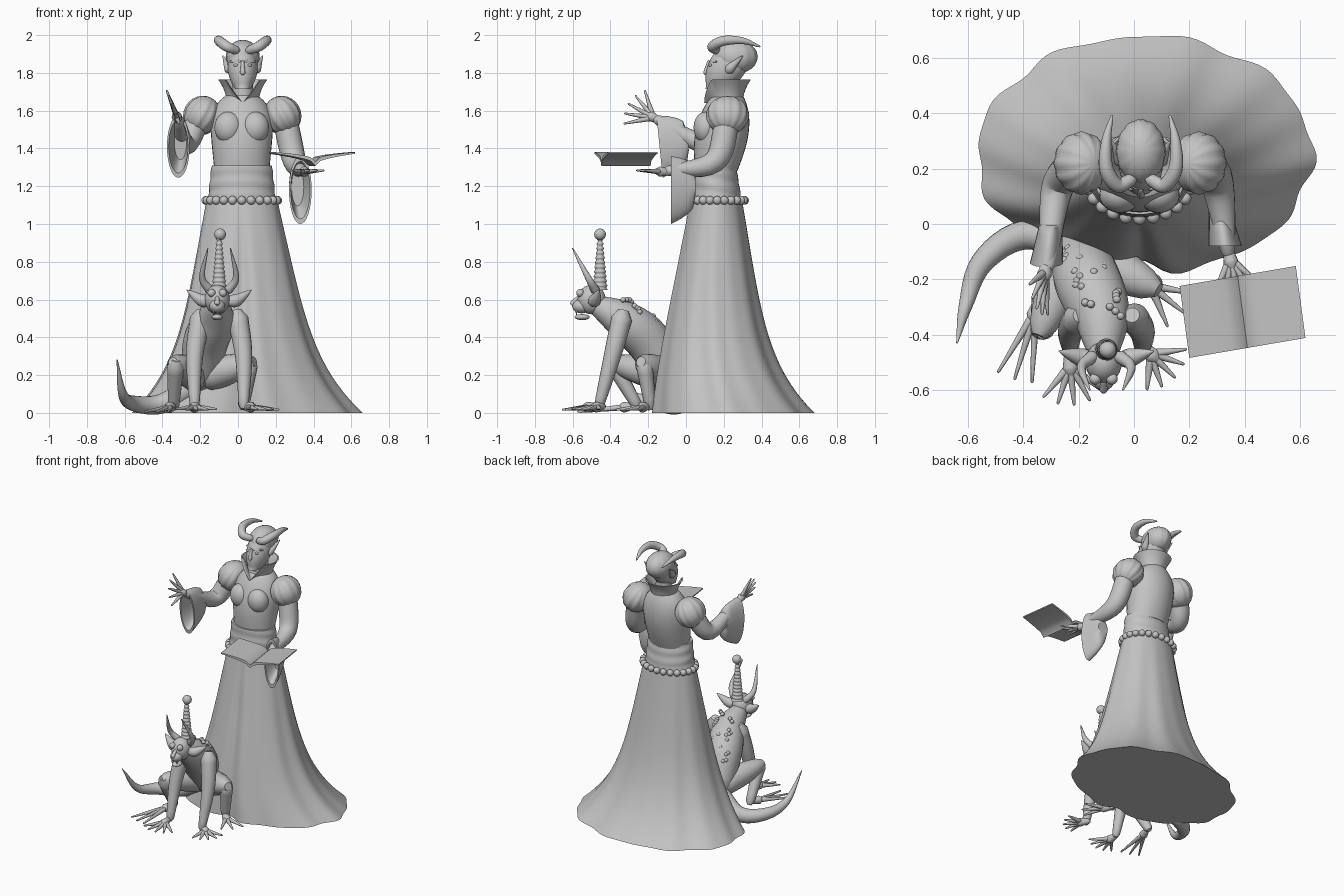
import bpy, bmesh, math, random
from math import sin, cos, pi, tau
from mathutils import Vector, Matrix

random.seed(4)
if "Cube" in bpy.data.objects:
    bpy.data.objects.remove(bpy.data.objects["Cube"], do_unlink=True)
grey = bpy.data.materials.new("plain_grey")
grey.use_nodes = True
grey.diffuse_color = (.55, .55, .55, 1)
grey.node_tree.nodes["Principled BSDF"].inputs["Base Color"].default_value = grey.diffuse_color
parts = []

def finish(name, bm):
    bmesh.ops.recalc_face_normals(bm, faces=bm.faces)
    mesh = bpy.data.meshes.new(name)
    bm.to_mesh(mesh)
    bm.free()
    mesh.materials.append(grey)
    parts.append(bpy.data.objects.new(name, mesh))
    bpy.context.collection.objects.link(parts[-1])

def skin(name, rings, caps=True):
    """Bridge a row of closed rings."""
    bm = bmesh.new()
    loops = [[bm.verts.new(p) for p in ring] for ring in rings]
    for low, high in zip(loops, loops[1:]):
        for i in range(len(low)):
            bm.faces.new((low[i - 1], low[i], high[i], high[i - 1]))
    if caps:
        bm.faces.new(loops[0])
        bm.faces.new(loops[-1])
    finish(name, bm)

def ellipse(center, across, along, sides, warp=None):
    ring = []
    for i in range(sides):
        angle = tau * i / sides
        scale = warp(angle, center[2]) if warp else 1
        ring.append(Vector(center) + scale * (Vector(across) * cos(angle) + Vector(along) * sin(angle)))
    return ring

def loft(name, rule, count, sides=32, warp=None, caps=True):
    """Level ellipses; rule(t) gives center x, y, z, half width and half depth."""
    rings = []
    for i in range(count + 1):
        x, y, z, wide, deep = rule(i / count)
        rings.append(ellipse((x, y, z), (wide, 0, 0), (0, deep, 0), sides, warp))
    skin(name, rings, caps)

def spline(points, steps):
    """Catmull-Rom curve through the points."""
    pts = [Vector(p) for p in points]
    pts = [2 * pts[0] - pts[1]] + pts + [2 * pts[-1] - pts[-2]]
    out = []
    for a, b, c, d in zip(pts, pts[1:], pts[2:], pts[3:]):
        for t in (s / steps for s in range(steps)):
            out.append(b + t / 2 * (c - a + t * (2 * a - 5 * b + 4 * c - d + t * (3 * b - a - 3 * c + d))))
    return out + [pts[-2]]

def sweep(name, points, thick, thin, bulge=0, sides=16):
    """Round tube tapering from thick to thin, with rounded ends."""
    path = spline(points, 6)
    last = len(path) - 1
    radii = [thick + (thin - thick) * i / last + bulge * sin(pi * i / last) for i in range(last + 1)]
    tangent = (path[1] - path[0]).normalized()
    end = (path[-1] - path[-2]).normalized()
    path = [path[0] - tangent * thick * .8] + path + [path[-1] + end * thin * .8]
    radii = [thick * .5] + radii + [thin * .5]
    side, rings = tangent.orthogonal().normalized(), []
    for i, p in enumerate(path):
        ahead = (path[min(i + 1, last + 2)] - path[max(i - 1, 0)]).normalized()
        side = tangent.rotation_difference(ahead) @ side
        tangent = ahead
        rings.append(ellipse(p, side * radii[i], tangent.cross(side) * radii[i], sides))
    skin(name, rings)

def balls(name, centers, size, tilt=0, ribs=0):
    """An ellipsoid at each center, ribbed like gathered cloth if wanted."""
    for center in centers:
        bm = bmesh.new()
        bmesh.ops.create_uvsphere(bm, u_segments=48, v_segments=12, radius=1)
        for v in bm.verts:
            crease = 1 - ribs * (1 - abs(cos(6 * math.atan2(v.co.y, v.co.x))))
            shape = Vector((v.co.x * crease * size[0], v.co.y * crease * size[1], v.co.z * size[2]))
            v.co = Matrix.Rotation(tilt, 3, "Y") @ shape + Vector(center)
        finish(name, bm)

def hand(name, wrist, aim, across, length, count, spread, size):
    """Palm with a fan of fingers or claws."""
    wrist, aim, across = Vector(wrist), Vector(aim).normalized(), Vector(across).normalized()
    palm = wrist + aim * size * 3
    sweep(name + "_palm", [wrist, palm], size, size * 1.6)
    for i in range(count):
        angle = spread * (i / (count - 1) - .5)
        knuckle = palm + across * sin(angle) * size
        tip = knuckle + (aim * cos(angle) + across * sin(angle)) * length
        sweep(name + "_finger", [knuckle, tip], size * .9, size * .3, sides=8)

def claw(name, x, y, heading, length, count, spread):
    """Hand or foot lying on the ground, pointing along the heading."""
    aim = Vector((sin(heading), -cos(heading), -.1))
    hand(name, (x, y, .035), aim, (aim.y, -aim.x, 0), length, count, spread, .018)

def pair(build, name, middle, points, *sizes):
    """Build on the right side and mirrored on the left."""
    build("right_" + name, points, *sizes)
    build("left_" + name, [(2 * middle - x, y, z) for x, y, z in points], *sizes)

# Gown skirt with folds, a front opening and a hollow hem
def folds(angle, z):
    low = max(0, 1 - z / 1.14)
    wave = low ** .6 * (.018 * cos(9 * angle) + .012 * cos(14 * angle + 1))
    return 1 + wave - .1 * min(1, low * 3) * math.exp(-((angle - 1.5 * pi) / .12) ** 2)

def skirt(t):
    flare = t ** 5
    return (.02 + .02 * t, .16 - .02 * t + .11 * flare, 1.14 * (1 - t),
            .185 + .23 * t + .19 * flare, .135 + .21 * t + .085 * flare)

def underside(t):
    x, y, z, wide, deep = skirt(1)
    shrink = 1 - .35 * min(1, t * 10) - .4 * t
    return x, y - .09 * t, max(0, t - .1), wide * shrink, deep * shrink

loft("skirt", skirt, 30, 120, folds, caps=False)
loft("hem_underside", underside, 10, 120, folds)
# Sash, bead belt and bodice
loft("sash", lambda t: (.02, .16 - .01 * t, 1.12 + .19 * t, .18 - .02 * t, .135 - .02 * t), 24, 48,
     lambda angle, z: 1 + .012 * sin(90 * z + 2 * sin(angle)))
balls("belt_bead", ellipse((.02, .165, 1.125), (.19, 0, 0), (0, .145, 0), 24), (.023, .023, .023))
loft("bodice", lambda t: (.02, .16 + .06 * t, 1.28 + .4 * t, .145 + .04 * t - .1 * t ** 6,
                          .112 + .03 * sin(pi * t) - .03 * t ** 6), 16)
pair(balls, "bust", .02, [(-.05, .105, 1.51)], (.075, .065, .085))

# Standing collar, open in a V at the front
collar = []
for i in range(12):
    t = (11 - i if i > 5 else i) / 5
    width = .085 + .045 * t * t - (.01 if i > 5 else 0)
    ring = ellipse((.025, .22, 1.64), (width, 0, 0), (0, width * .95, 0), 64)
    for k, p in enumerate(ring):
        p.z += .125 * t * min(1, abs(tau * k / 64 - 1.5 * pi) / .8)
    collar.append(ring)
skin("collar", collar)

# Head
def face(t):
    bulge = sin(pi * (.1 + .8 * t)) ** .6
    return .025, .155 + .1 * t ** .6, 1.715 + .24 * t, .08 * bulge, .108 * bulge

loft("head", face, 16)
sweep("neck", [(.025, .225, 1.6), (.025, .225, 1.8)], .06, .05)
balls("hair", [(.025, .262, 1.885)], (.09, .118, .09), 0, .03)
sweep("nose", [(.025, .12, 1.86), (.025, .105, 1.8)], .008, .014)
balls("lips", [(.025, .125, 1.765)], (.024, .012, .009))
pair(sweep, "ear", .025, [(-.045, .23, 1.82), (-.08, .3, 1.89)], .028, .003)
pair(sweep, "horn", .025, [(-.01, .16, 1.92), (-.06, .14, 1.94), (-.1, .2, 1.97), (-.1, .3, 1.97), (-.08, .39, 1.94)],
     .023, .005, .012)
pair(sweep, "brow", .025, [(.01, .13, 1.86), (-.04, .16, 1.86)], .008, .005)
pair(balls, "eye", .025, [(-.01, .13, 1.84)], (.015, .01, .008))

# Puffed shoulders, arms and hands
balls("right_puff", [(-.19, .22, 1.575)], (.1, .115, .105), .5, .07)
balls("left_puff", [(.235, .22, 1.575)], (.1, .115, .105), -.5, .07)
sweep("right_arm", [(-.21, .22, 1.56), (-.28, .12, 1.42), (-.31, -.15, 1.55)], .065, .026, .012)
sweep("left_arm", [(.25, .22, 1.55), (.3, .15, 1.33), (.34, -.1, 1.28)], .065, .026, .015)
hand("right_hand", (-.315, -.14, 1.545), (-.2, -.9, .5), (-.3, .5, .8), .14, 5, 1.5, .017)
hand("left_hand", (.34, -.09, 1.275), (.2, -.9, .05), (1, .2, 0), .12, 5, 1.3, .017)

# Hanging cuffs, open at the wrist
def cuff(name, back, front, tall, lean):
    rings = []
    for t, shrink in ((0, 1), (.1, 1), (.3, 1), (.6, 1), (1, 1), (1, .85), (.3, .7)):
        height = shrink * (.05 + (tall - .05) * t ** .3)
        rings.append(ellipse(Vector(back).lerp(Vector(front), t), ((.04 + .02 * t) * shrink, 0, 0),
                             (0, lean * height, height), 32))
    skin(name, rings)

cuff("right_cuff", (-.3, .01, 1.44), (-.316, -.14, 1.41), .165, -.1)
cuff("left_cuff", (.31, .05, 1.2), (.33, -.08, 1.18), .18, 0)

# Open book: curved page profile carried along the spine
stations = [i / 8 - 1 for i in range(17)]
pages = [(x, .05 * abs(x) ** .35) for x in stations]
outline = pages + [(x, z - .008 - .014 * (1 - abs(x))) for x, z in reversed(pages)]
skin("open_book", [[Vector(end) + Vector((.21 * x, .036 * x, z)) for x, z in outline]
                   for end in ((.375, -.188, 1.33), (.41, -.448, 1.33))])

# Imp body with a warty back
body = [(-.2, -.1, .2), (-.17, -.2, .38), (-.12, -.33, .49), (-.11, -.47, .57)]
sweep("imp_body", body, .1, .055, .04, 24)
balls("imp_wart", [p + Vector((random.uniform(-1, 1), .6, .8)).normalized() * .112 for p in spline(body, 12)[6:30]],
      (.014, .014, .014))

# Imp head with a ringed, ball-tipped spike
balls("imp_head", [(-.11, -.5, .6)], (.066, .075, .078))
balls("imp_snout", [(-.11, -.553, .565)], (.042, .05, .038))
balls("imp_jaw", [(-.11, -.55, .507)], (.03, .04, .016))
sweep("imp_nose", [(-.11, -.57, .61), (-.11, -.6, .58)], .01, .015)
pair(sweep, "imp_ear", -.1, [(-.16, -.49, .59), (-.2, -.48, .6), (-.27, -.46, .65)], .03, .003, .015)
pair(sweep, "imp_horn", -.1, [(-.15, -.48, .65), (-.19, -.52, .72), (-.16, -.6, .87)], .024, .003, .003)
pair(balls, "imp_eye", -.11, [(-.14, -.56, .635)], (.021, .021, .021))
pair(sweep, "imp_fang", -.11, [(-.13, -.58, .55), (-.13, -.58, .52)], .007, .002)
loft("imp_spike", lambda t: (-.1, -.455, .65 + .27 * t, *[.038 - .025 * t + .003 * cos(22 * pi * t)] * 2), 66)
balls("imp_spike_ball", [(-.095, -.455, .945)], (.031, .031, .031))

# Imp arms, squatting legs, claws and tail
pair(sweep, "imp_arm", -.1, [(-.2, -.34, .5), (-.23, -.39, .3), (-.23, -.46, .04)], .055, .026, .005)
claw("imp_right_hand", -.235, -.47, .1, .13, 5, 1.6)
claw("imp_left_hand", .03, -.44, .8, .11, 5, 1.8)
sweep("imp_right_thigh", [(-.23, -.13, .2), (-.33, -.37, .26)], .085, .05, .01)
sweep("imp_right_shin", [(-.33, -.38, .25), (-.34, -.26, .04)], .045, .03)
sweep("imp_left_thigh", [(-.15, -.12, .2), (.05, -.22, .26)], .085, .055, .01)
sweep("imp_left_shin", [(.06, -.22, .25), (.03, -.19, .04)], .045, .03)
claw("imp_right_foot", -.345, -.28, -.3, .24, 3, .5)
claw("imp_left_foot", .03, -.2, .9, .14, 3, 1)
sweep("imp_tail", [(-.2, -.08, .16), (-.4, -.04, .05), (-.55, -.14, .05), (-.61, -.3, .1), (-.64, -.43, .28)], .06, .003, .01)

# Smooth shading with sharp edges kept
bpy.ops.object.select_all(action="DESELECT")
for obj in parts:
    obj.select_set(True)
bpy.context.view_layer.objects.active = parts[0]
bpy.ops.object.shade_smooth_by_angle(angle=pi / 4)
